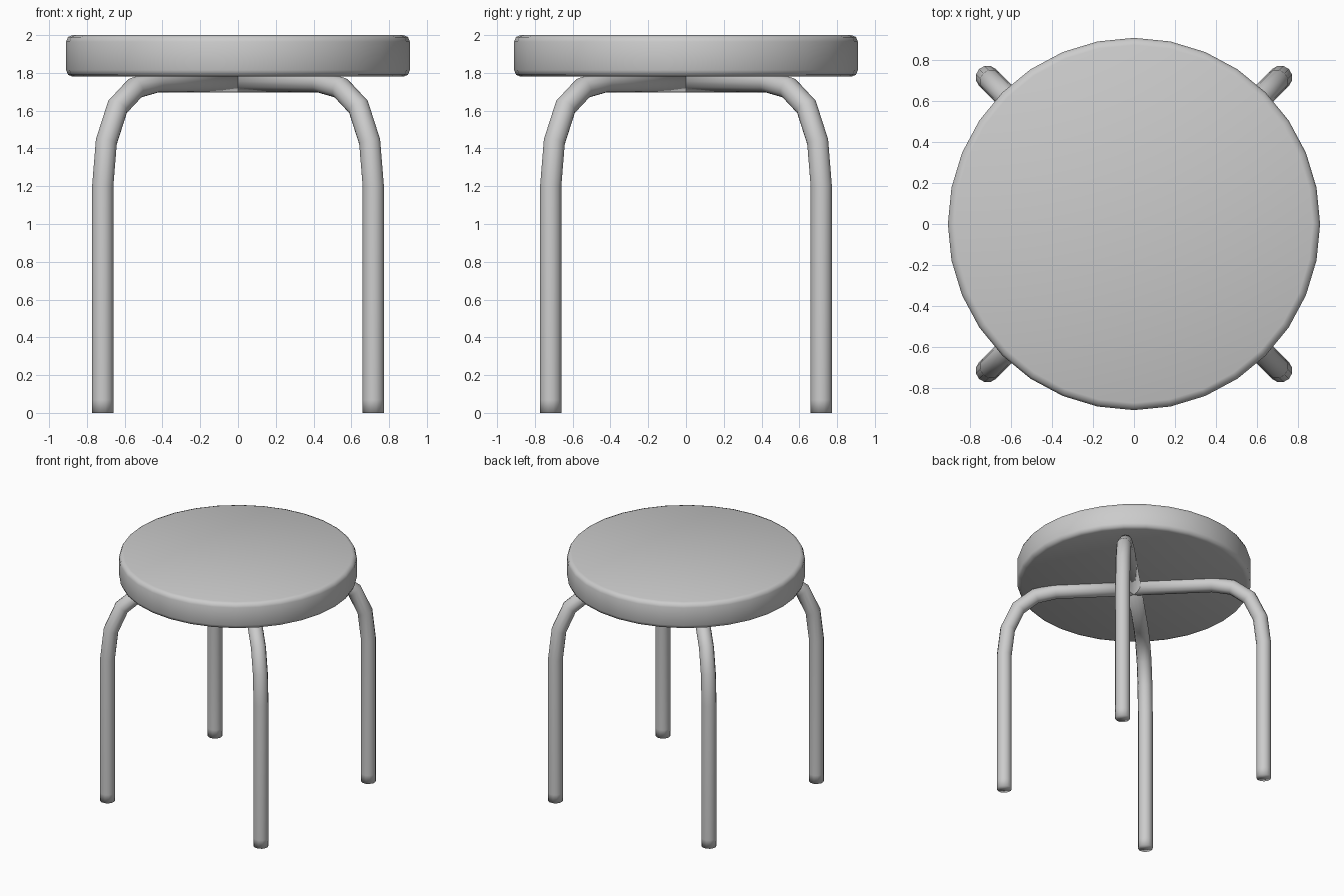
import bpy, bmesh, math
from mathutils import Vector

if "Cube" in bpy.data.objects:
    bpy.data.objects.remove(bpy.data.objects["Cube"])

grey = bpy.data.materials.new("light_grey")
grey.use_nodes = True
colour = (0.6, 0.6, 0.6, 1)
grey.diffuse_color = colour
grey.node_tree.nodes["Principled BSDF"].inputs["Base Color"].default_value = colour


def loft(name, rings):
    """Skin a list of point rings and cap both ends, smooth shaded."""
    bm = bmesh.new()
    loops = [[bm.verts.new(p) for p in ring] for ring in rings]
    count = len(loops[0])
    for a, b in zip(loops, loops[1:]):
        for i in range(count):
            j = (i + 1) % count
            bm.faces.new((a[i], a[j], b[j], b[i]))
    bm.faces.new(loops[0][::-1])
    bm.faces.new(loops[-1])
    for face in bm.faces:
        face.smooth = True
    bmesh.ops.recalc_face_normals(bm, faces=bm.faces)
    mesh = bpy.data.meshes.new(name)
    bm.to_mesh(mesh)
    bm.free()
    mesh.materials.append(grey)
    obj = bpy.data.objects.new(name, mesh)
    bpy.context.collection.objects.link(obj)
    return obj


def circle(radius, z, sides):
    return [(radius * math.cos(i * math.tau / sides),
             radius * math.sin(i * math.tau / sides), z) for i in range(sides)]


# Round cushion with softened rims
profile = [(0.875, 1.78), (0.9, 1.79), (0.91, 1.815),
           (0.91, 1.965), (0.9, 1.99), (0.875, 2.0)]
loft("seat", [circle(r, z, 32) for r, z in profile])

# Bent tubular legs: half of a frame, from foot to the crossing under the seat
TUBE, SIDES = 0.058, 12
path = [Vector(p) for p in [(1.013, 0), (1.013, 0.07), (1.013, 1.2), (0.986, 1.435),
                            (0.902, 1.62), (0.77, 1.72), (0.61, 1.753), (0, 1.753)]]


def leg(name, angle):
    out = Vector((math.cos(angle), math.sin(angle), 0))
    side = Vector((-out.y, out.x, 0))
    rings = []
    for k, p in enumerate(path):
        before = (p - path[k - 1]).normalized() if k else Vector((0, 1))
        after = (path[k + 1] - p).normalized() if k + 1 < len(path) else before
        along = (before + after).normalized()
        across = out * along.y - Vector((0, 0, along.x))
        stretch = 1 / along.dot(after)
        centre = out * p.x + Vector((0, 0, p.y))
        rings.append([centre + TUBE * (across * math.cos(t) * stretch + side * math.sin(t))
                      for t in (i * math.tau / SIDES for i in range(SIDES))])
    return loft(name, rings)


names = ["back_left_leg", "back_right_leg", "front_right_leg", "front_left_leg"]
for i, name in enumerate(names):
    leg(name, math.radians(45 + 90 * i))
